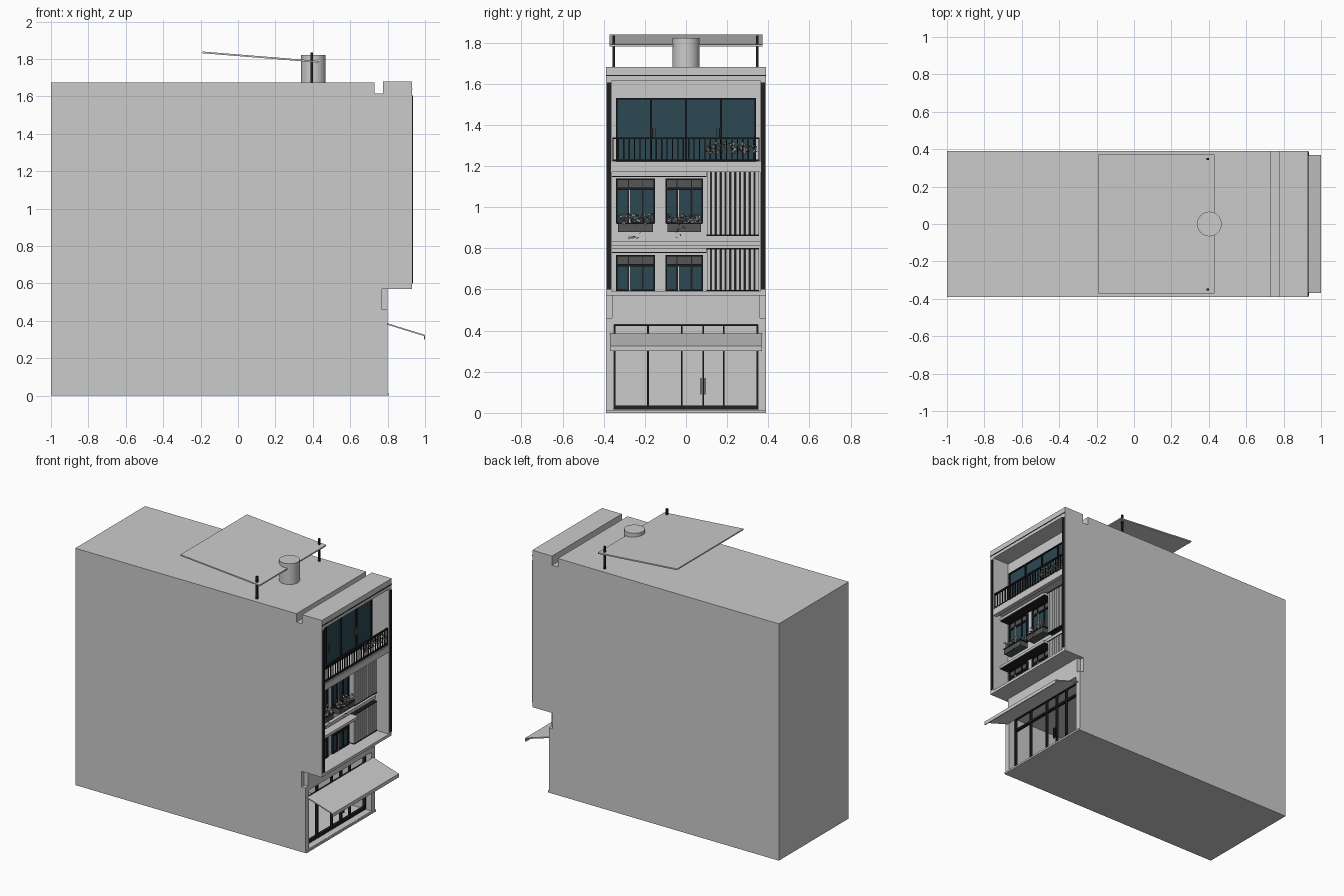
import bpy, bmesh, math, random
from mathutils import Vector, Matrix

random.seed(4)
cube = bpy.data.objects.get("Cube")
if cube:
    bpy.data.objects.remove(cube, do_unlink=True)


def material(name, r, g, b):
    m = bpy.data.materials.new(name)
    m.use_nodes = True
    m.diffuse_color = (r, g, b, 1)
    m.node_tree.nodes["Principled BSDF"].inputs["Base Color"].default_value = (r, g, b, 1)
    return m


WALL = material("pale wall", .6, .6, .6)
BLACK = material("black metal", .014, .014, .017)
GLASS = material("teal glass", .025, .065, .085)
GREY = material("dark grey panel", .09, .095, .095)
LEAF = material("pale foliage", .38, .38, .36)
BRONZE = material("bronze handle", .12, .07, .05)


def finish(name, bm, mat):
    bmesh.ops.recalc_face_normals(bm, faces=bm.faces)
    me = bpy.data.meshes.new(name)
    bm.to_mesh(me)
    bm.free()
    me.materials.append(mat)
    ob = bpy.data.objects.new(name, me)
    bpy.context.collection.objects.link(ob)
    return ob


def boxes(name, mat, spans):
    """One object from boxes given as (x0, x1, y0, y1, z0, z1)."""
    bm = bmesh.new()
    for x0, x1, y0, y1, z0, z1 in spans:
        mid = Vector((x0 + x1, y0 + y1, z0 + z1)) / 2
        size = Matrix.Diagonal((x1 - x0, y1 - y0, z1 - z0, 1))
        bmesh.ops.create_cube(bm, size=1, matrix=Matrix.Translation(mid) @ size)
    return finish(name, bm, mat)


def extrude_y(name, mat, profile, half):
    """Extrude an x-z outline across the width."""
    bm = bmesh.new()
    face = bm.faces.new([bm.verts.new((x, -half, z)) for x, z in profile])
    new = bmesh.ops.extrude_face_region(bm, geom=[face])["geom"]
    bmesh.ops.translate(bm, vec=(0, 2 * half, 0),
                        verts=[v for v in new if isinstance(v, bmesh.types.BMVert)])
    return finish(name, bm, mat)


def frame(x0, x1, y0, y1, z0, z1, t):
    """Spans of a rectangular frame with bars of width t."""
    return [(x0, x1, y0, y0 + t, z0, z1), (x0, x1, y1 - t, y1, z0, z1),
            (x0, x1, y0, y1, z0, z0 + t), (x0, x1, y0, y1, z1 - t, z1)]


# Building shell with roof gutter and overhanging upper floors
shell = extrude_y("building_shell", WALL, [
    (-1, 0), (.8, 0), (.8, .57), (.93, .57), (.93, 1.68), (.775, 1.68),
    (.775, 1.615), (.73, 1.615), (.73, 1.675), (-1, 1.675)], .39)

# Hollow out the loggia, the shop room and the corner notches
cuts = [(.8, 1.1, -.36, .36, .59, 1.615), (.15, .95, -.35, .35, .015, .43)]
cuts += [(.77, .9, s * .425 - .065, s * .425 + .065, .46, .57) for s in (-1, 1)]
for cut in cuts:
    cutter = boxes("cutter", WALL, [cut])
    cutter.hide_render = True
    mod = shell.modifiers.new("cut", "BOOLEAN")
    mod.operation, mod.solver, mod.object = "DIFFERENCE", "EXACT", cutter
    bpy.context.view_layer.objects.active = shell
    bpy.ops.object.modifier_apply(modifier=mod.name)
    bpy.data.objects.remove(cutter, do_unlink=True)

# Dark trims on the outer surround
boxes("surround_trims", BLACK,
      [(.925, .935, s * .374 - .009, s * .374 + .009, .6, 1.605) for s in (-1, 1)]
      + [(.925, .932, -.39, .39, 1.637, 1.643)])
boxes("front_step", WALL, [(.79, .808, -.39, .39, 0, .013)])

# Shop front: open glazed frame with door handles
posts = (-.185, -.02, .083, .183)
boxes("shop_front_frame", BLACK,
      frame(.735, .755, -.35, .35, .016, .43, .008)
      + [(.735, .755, y - .004, y + .004, .02, .43) for y in posts]
      + [(.735, .755, -.35, .35, z, z + .014) for z in (.022, .33)])
boxes("shop_door_handles", BLACK,
      [(.755, .767, y - .002, y + .002, .09, .17) for y in (.073, .093)])

# Sloping entrance canopy with a front lip
extrude_y("entrance_canopy", WALL, [
    (.8, .387), (1, .325), (1, .3), (.994, .3), (.994, .319), (.8, .379)], .37)

# Balcony slab, window hoods and floor bands
boxes("balcony_slab", WALL, [(.79, .925, -.36, .36, 1.19, 1.222)])
boxes("balcony_kerb", WALL, [(.9, .93, -.36, .36, 1.17, 1.215)])
boxes("window_hoods", WALL, [(.79, .87, -.36, .1, z, z + .018) for z in (.782, 1.152)])
boxes("floor_bands", WALL, [(.79, .825, -.36, .36, .812, .835)])
boxes("band_shadow_lines", BLACK,
      [(.795, .866, -.36, .1, z, z + .004) for z in (.777, 1.147)])

# Top floor sliding window
boxes("top_window_glass", GLASS, [(.795, .803, -.34, .34, 1.222, 1.53)])
boxes("top_window_frame", BLACK,
      frame(.795, .812, -.34, .34, 1.222, 1.53, .008)
      + [(.795, .812, y - .005, y + .005, 1.222, 1.53) for y in (-.17, 0, .17)])
boxes("top_window_handles", BRONZE,
      [(.81, .82, s * .155 + d - .002, s * .155 + d + .002, 1.34, 1.385)
       for s in (-1, 1) for d in (-.008, .008)])

# Balcony railing
bars = 27
boxes("balcony_railing", BLACK,
      [(.913, .925, -.358, .358, z, z + .009) for z in (1.223, 1.33)]
      + [(.916, .922, y - .003, y + .003, 1.223, 1.335)
         for y in (-.355 + .71 * i / bars for i in range(bars + 1))])


def window(label, y0, y1, z0, z1):
    """Casement window with grey transom panels."""
    mid, bar = (y0 + y1) / 2, z1 - .05
    boxes(label + "_glass", GLASS, [(.795, .803, y0, y1, z0, bar)])
    boxes(label + "_transom", GREY, [(.795, .804, y0, y1, bar, z1)])
    boxes(label + "_frame", BLACK,
          frame(.795, .812, y0, y1, z0, z1, .007)
          + [(.795, .812, y0, y1, bar - .006, bar + .006)]
          + [(.795, .81, y - .004, y + .004, z0, bar) for y in (mid - .035, mid + .035)]
          + [(.795, .81, y - .002, y + .002, bar, z1) for y in (mid - .035, mid + .035)])
    boxes(label + "_mullion", WALL, [(.795, .814, mid - .031, mid - .024, z0, bar - .006)])


def plants(name, x0, x1, y0, y1, z0, z1, count):
    """Scatter of small leaf blades."""
    bm = bmesh.new()
    for i in range(count):
        at = Vector((random.uniform(x0, x1), random.uniform(y0, y1),
                     z0 + (z1 - z0) * random.random() ** 1.5))
        turn = Matrix.Rotation(random.uniform(0, math.tau), 4, "Z") @ \
            Matrix.Rotation(random.uniform(.3, 1.5), 4, "X")
        bmesh.ops.create_grid(bm, x_segments=1, y_segments=1, size=.006,
                              matrix=Matrix.Translation(at) @ turn)
    finish(name, bm, LEAF)


# Two floors of paired windows, planters on the upper pair
for side, y0, y1 in (("left", -.34, -.15), ("right", -.1, .083)):
    window("lower_window_" + side, y0, y1, .592, .768)
    window("middle_window_" + side, y0, y1, .92, 1.14)
    boxes("planter_" + side, GREY, [(.8, .86, y0 + .01, y1 - .01, .88, .917)])
    boxes("planter_rim_" + side, BLACK, [(.8, .864, y0 + .005, y1 - .005, .917, .924)])
    plants("planter_plants_" + side, .81, .87, y0 + .01, y1 - .01, .92, .965, 110)
    plants("trailing_stems_" + side, .86, .868, y0 + .05, y1 - .07, .85, .92, 8)
plants("balcony_plants", .885, .928, .09, .34, 1.265, 1.315, 150)

# Vertical louvre screens
fins = 10
for label, z0, z1 in (("lower", .592, .8), ("middle", .86, 1.175)):
    ys = [.11 + .235 * i / fins for i in range(fins + 1)]
    boxes(label + "_louvre_fins", WALL,
          [(.8, .838, y - .009, y + .008, z0 + .006, z1 - .004) for y in ys])
    boxes(label + "_louvre_frame", BLACK,
          [(.8, .84, .1, .355, z, z + .006) for z in (z0, z1 - .005)])
    boxes(label + "_louvre_gaps", BLACK, [(.798, .802, .105, .35, z0, z1)])

# Roof shelter, its posts and the water tank
extrude_y("roof_shelter", WALL, [
    (-.19, 1.831), (-.19, 1.84), (.43, 1.79), (.43, 1.781)], .372)
boxes("shelter_posts", BLACK,
      [(.388, .4, y - .006, y + .006, 1.67, 1.835) for y in (-.35, .347)])
bm = bmesh.new()
bmesh.ops.create_cone(bm, cap_ends=True, segments=32, radius1=.066, radius2=.066,
                      depth=.15, matrix=Matrix.Translation((.403, 0, 1.747)))
tank = finish("water_tank", bm, WALL)
bpy.ops.object.select_all(action="DESELECT")
tank.select_set(True)
bpy.context.view_layer.objects.active = tank
bpy.ops.object.shade_smooth_by_angle()
